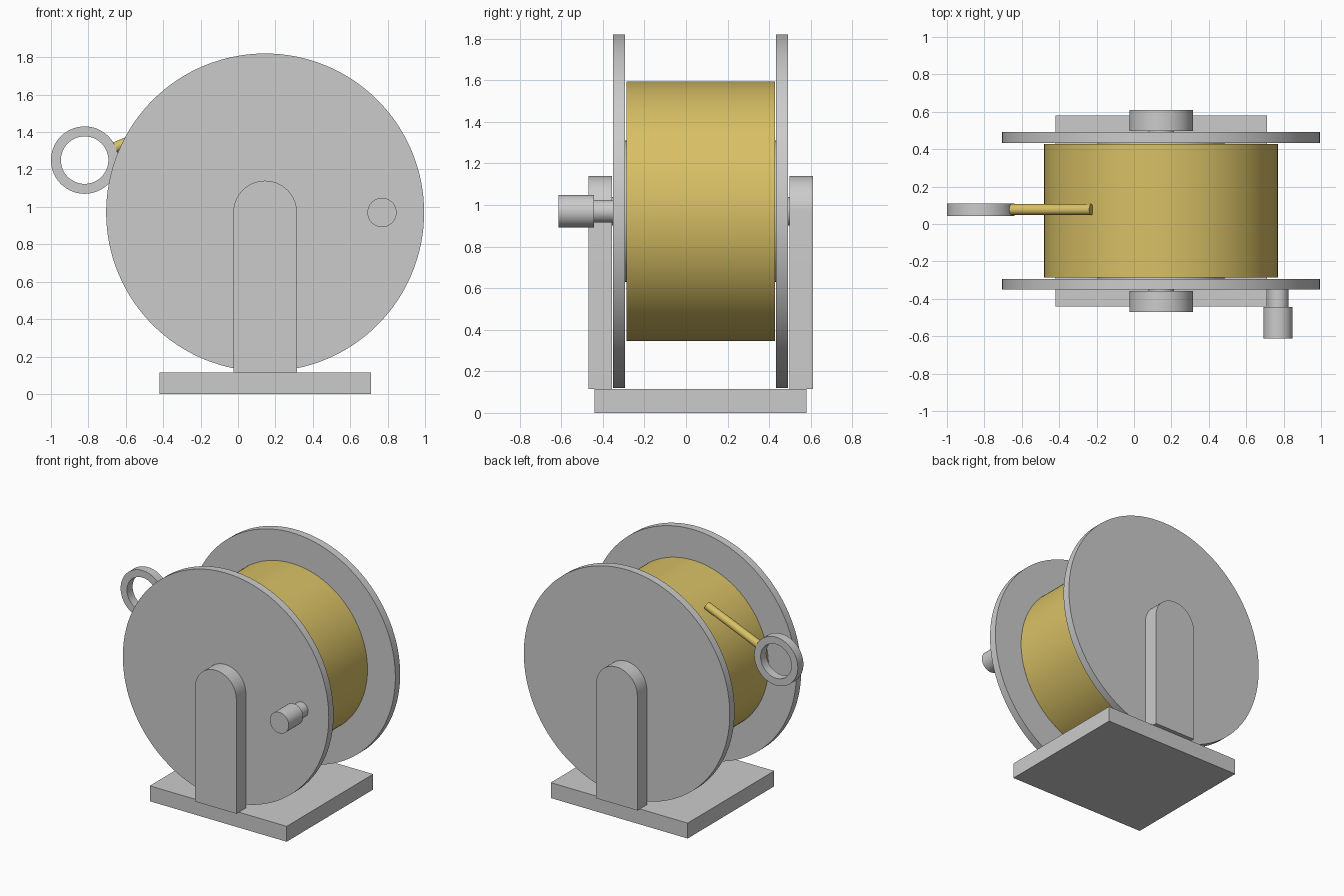
import bpy, bmesh, math
from mathutils import Matrix, Vector

cube = bpy.data.objects.get("Cube")
if cube:
    bpy.data.objects.remove(cube, do_unlink=True)


def material(name, color):
    mat = bpy.data.materials.new(name)
    mat.use_nodes = True
    mat.diffuse_color = color
    mat.node_tree.nodes["Principled BSDF"].inputs["Base Color"].default_value = color
    return mat


grey = material("light grey", (0.6, 0.6, 0.6, 1))
gold = material("golden yellow", (0.69, 0.53, 0.13, 1))


def finish(name, bm, mat):
    bmesh.ops.recalc_face_normals(bm, faces=bm.faces)
    mesh = bpy.data.meshes.new(name)
    bm.to_mesh(mesh)
    bm.free()
    mesh.materials.append(mat)
    obj = bpy.data.objects.new(name, mesh)
    bpy.context.collection.objects.link(obj)
    bpy.ops.object.select_all(action="DESELECT")
    obj.select_set(True)
    bpy.context.view_layer.objects.active = obj
    bpy.ops.object.shade_smooth_by_angle(angle=math.radians(30))
    return obj


def rod(name, start, end, radius, mat, sides=64):
    """Capped cylinder between two points."""
    a, b = Vector(start), Vector(end)
    turn = (b - a).to_track_quat("Z", "Y").to_matrix().to_4x4()
    bm = bmesh.new()
    bmesh.ops.create_cone(bm, cap_ends=True, segments=sides, radius1=radius,
                          radius2=radius, depth=(b - a).length,
                          matrix=Matrix.Translation((a + b) / 2) @ turn)
    return finish(name, bm, mat)


def slab(name, outline, y0, y1):
    """Outline in x and z, extruded from y0 to y1."""
    bm = bmesh.new()
    face = bm.faces.new([bm.verts.new((x, y0, z)) for x, z in outline])
    new = bmesh.ops.extrude_face_region(bm, geom=[face])["geom"]
    verts = [v for v in new if isinstance(v, bmesh.types.BMVert)]
    bmesh.ops.translate(bm, verts=verts, vec=(0, y1 - y0, 0))
    return finish(name, bm, grey)


CX, CZ = 0.145, 0.97      # reel axis
MID = 0.07                # middle plane between the two flanges
BASE_TOP = 0.115


def reel_rod(name, y0, y1, radius, mat, sides=96, x=CX):
    return rod(name, (x, y0, CZ), (x, y1, CZ), radius, mat, sides)


# Base plate
slab("base_plate", [(-0.42, 0), (0.71, 0), (0.71, BASE_TOP), (-0.42, BASE_TOP)],
     MID - 0.51, MID + 0.51)

# Flanges, round-topped supports and stub axles on both sides
half = 0.17
arch = [(CX + half * math.cos(math.pi * i / 32), CZ + half * math.sin(math.pi * i / 32))
        for i in range(33)]
arch = [(CX + half, BASE_TOP)] + arch + [(CX - half, BASE_TOP)]
for side, s in (("front", -1), ("back", 1)):
    reel_rod(side + "_flange", MID + s * 0.364, MID + s * 0.421, 0.85, grey, 128)
    slab(side + "_support", arch, MID + s * 0.427, MID + s * 0.54)
    reel_rod(side + "_axle", MID + s * 0.41, MID + s * 0.44, 0.068, grey, 48)

# Inner hub and the wound cord
reel_rod("hub", MID - 0.37, MID + 0.37, 0.34, grey)
reel_rod("cord_winding", MID - 0.357, MID + 0.357, 0.625, gold, 128)

# Crank handle
reel_rod("handle_pin", -0.45, -0.34, 0.055, grey, 48, x=0.77)
reel_rod("handle_grip", -0.613, -0.443, 0.078, grey, 48, x=0.77)

# Pull ring with a rectangular section
ring = Vector((-0.82, 0.077, 1.25))
bm = bmesh.new()
section = [bm.verts.new(ring + Vector((r, y, 0)))
           for r, y in ((0.127, -0.033), (0.18, -0.033), (0.18, 0.033), (0.127, 0.033))]
edges = [bm.edges.new((section[i], section[i - 1])) for i in range(4)]
bmesh.ops.spin(bm, geom=section + edges, cent=ring, axis=(0, 1, 0),
               angle=math.tau, steps=64, use_merge=True)
bmesh.ops.remove_doubles(bm, verts=bm.verts, dist=0.0005)
finish("pull_ring", bm, grey)

# Free end of the cord, leading from the ring to the winding
pull = Vector((math.cos(math.radians(22.5)), 0, math.sin(math.radians(22.5))))
rod("cord_end", ring + pull * 0.175, ring + pull * 0.64, 0.029, gold, 32)
